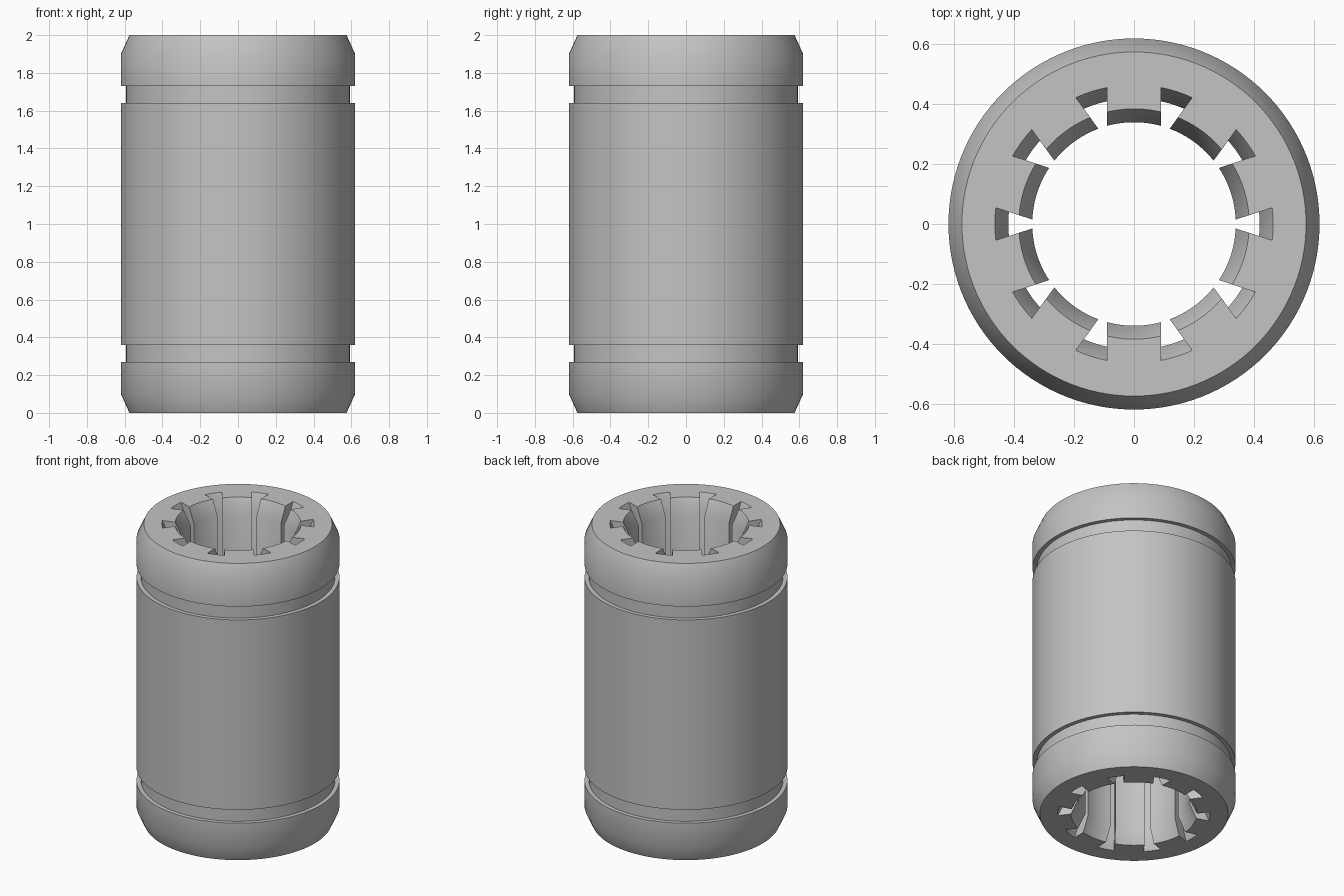
import bpy, bmesh, math

cube = bpy.data.objects.get("Cube")
if cube:
    bpy.data.objects.remove(cube, do_unlink=True)

SLOTS = 10
OUTER_SEGMENTS = 120


def material(name, value):
    mat = bpy.data.materials.new(name)
    mat.use_nodes = True
    colour = (value, value, value, 1)
    mat.diffuse_color = colour
    mat.node_tree.nodes["Principled BSDF"].inputs["Base Color"].default_value = colour
    return mat


def arc(radius, start, end, steps):
    return [(radius * math.cos(start + (end - start) * i / steps),
             radius * math.sin(start + (end - start) * i / steps))
            for i in range(steps + 1)]


def bore_outline(flare):
    """Bore lands alternating with slots that widen outward."""
    def half_angle(radius):
        return math.asin((0.015 + 0.315 * (radius - 0.34)) / radius)
    land, slot = 0.34 + flare, 0.42 + flare
    a_land, a_slot = half_angle(land), half_angle(slot)
    pitch = math.tau / SLOTS
    points = []
    for i in range(SLOTS):
        a = i * pitch
        points += arc(slot, a - a_slot, a + a_slot, 4)
        points += arc(land, a + a_land, a + pitch - a_land, 10)
    return points


def circle(radius):
    return arc(radius, 0, math.tau, OUTER_SEGMENTS)[:-1]


def add_loop(bm, points, z):
    return [bm.verts.new((x, y, z)) for x, y in points]


def stack(bm, loops):
    """Join consecutive loops with quads."""
    for low, high in zip(loops, loops[1:]):
        n = len(low)
        for i in range(n):
            j = (i + 1) % n
            bm.faces.new((low[i], low[j], high[j], high[i]))


def loop_edges(bm, loop):
    return [bm.edges.get((v, loop[i - 1])) for i, v in enumerate(loop)]


bm = bmesh.new()

# Outer shell: chamfered ends and two retaining grooves
lower = [(0.575, 0), (0.62, 0.1), (0.62, 0.27), (0.593, 0.27),
         (0.593, 0.36), (0.62, 0.36)]
profile = lower + [(r, 2 - z) for r, z in reversed(lower)]
shell = [add_loop(bm, circle(r), z) for r, z in profile]
stack(bm, shell)

# Slotted bore with flared ends
bore = [add_loop(bm, bore_outline(flare), z)
        for flare, z in ((0.045, 0), (0, 0.1), (0, 1.9), (0.045, 2))]
stack(bm, bore)

# Flat end faces
for end in (0, -1):
    edges = loop_edges(bm, shell[end]) + loop_edges(bm, bore[end])
    bmesh.ops.triangle_fill(bm, use_beauty=True, use_dissolve=False, edges=edges)

bmesh.ops.recalc_face_normals(bm, faces=bm.faces)
mesh = bpy.data.meshes.new("bearing_sleeve")
bm.to_mesh(mesh)
bm.free()

sleeve = bpy.data.objects.new("bearing_sleeve", mesh)
bpy.context.collection.objects.link(sleeve)
mesh.materials.append(material("plain grey", 0.55))

bpy.ops.object.select_all(action='DESELECT')
sleeve.select_set(True)
bpy.context.view_layer.objects.active = sleeve
bpy.ops.object.shade_smooth_by_angle(angle=math.radians(30))
